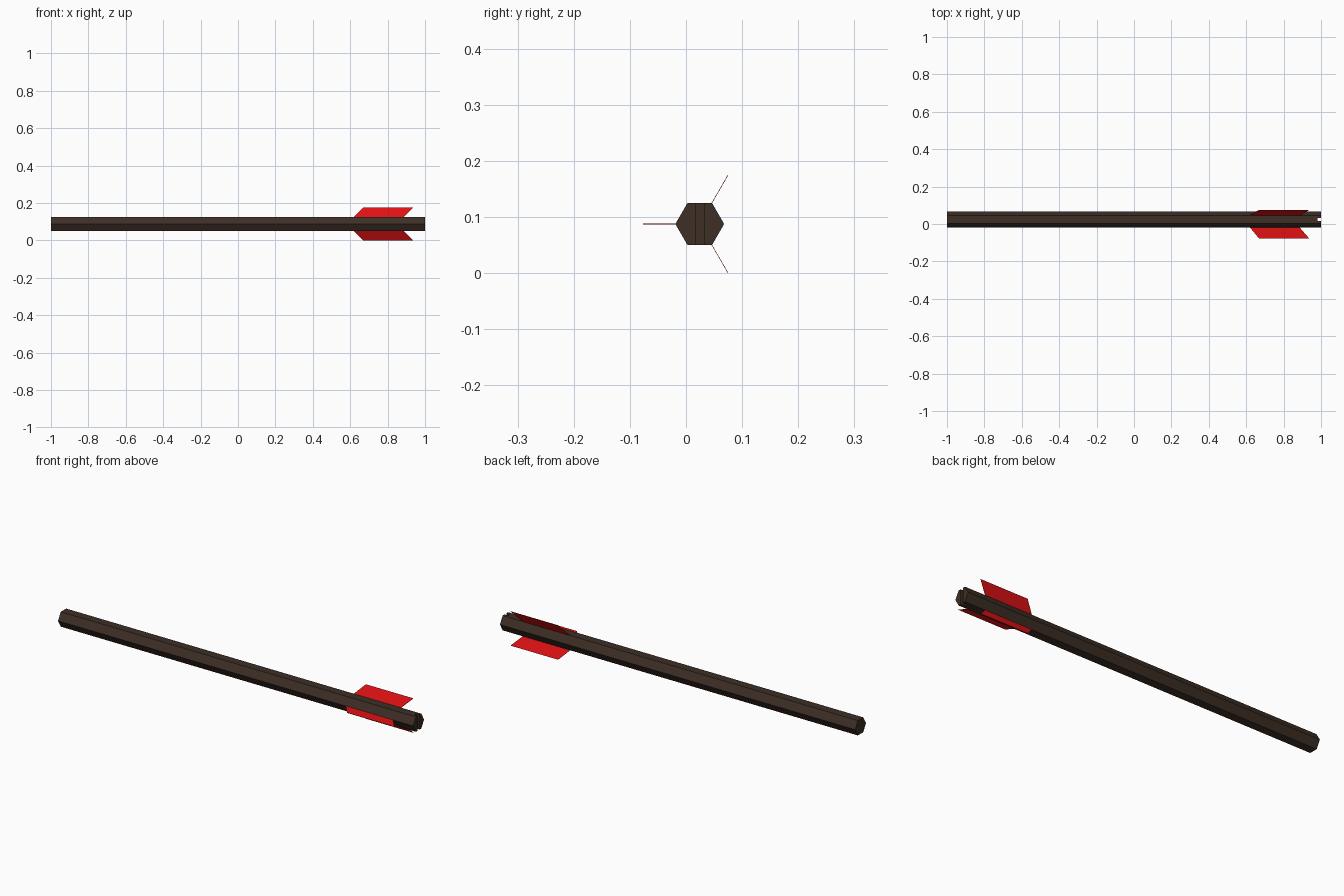
import bpy, bmesh, math
from mathutils import Matrix, Vector

if "Cube" in bpy.data.objects:
    bpy.data.objects.remove(bpy.data.objects["Cube"])

CY, CZ = 0.0245, 0.0875      # shaft axis
R = 0.0435                   # hexagon radius


def material(name, rgb):
    m = bpy.data.materials.new(name)
    m.diffuse_color = (*rgb, 1.0)
    m.use_nodes = True
    m.node_tree.nodes["Principled BSDF"].inputs["Base Color"].default_value = m.diffuse_color
    return m


def add_object(name, bm, mat=None):
    bmesh.ops.recalc_face_normals(bm, faces=bm.faces)
    me = bpy.data.meshes.new(name)
    bm.to_mesh(me)
    bm.free()
    ob = bpy.data.objects.new(name, me)
    bpy.context.collection.objects.link(ob)
    if mat:
        me.materials.append(mat)
    return ob


brown = material("dark brown wood", (0.047, 0.028, 0.019))
red = material("red feather", (0.75, 0.006, 0.007))

# Shaft: six-sided rod along x, with corners pointing to +y and -y
bm = bmesh.new()
ring = [bm.verts.new((-1, CY + R * math.cos(i * math.pi / 3),
                      CZ + R * math.sin(i * math.pi / 3))) for i in range(6)]
end = bm.faces.new(ring)
ext = bmesh.ops.extrude_face_region(bm, geom=[end], use_keep_orig=True)
bmesh.ops.translate(bm, vec=(2, 0, 0),
                    verts=[g for g in ext["geom"] if isinstance(g, bmesh.types.BMVert)])
shaft = add_object("shaft", bm, brown)

# Nock: string slot cut through the rear end
bm = bmesh.new()
bmesh.ops.create_cube(bm, size=1, matrix=Matrix.Translation((1.03, CY, CZ))
                      @ Matrix.Diagonal((0.10, 0.016, 0.2, 1)))
cutter = add_object("nock_cutter", bm, brown)
cutter.hide_render = True
cutter.hide_set(True)
cut = shaft.modifiers.new("nock", "BOOLEAN")
cut.operation = "DIFFERENCE"
cut.solver = "EXACT"
cut.object = cutter
bpy.context.view_layer.objects.active = shaft
bpy.ops.object.modifier_apply(modifier=cut.name)
bpy.data.objects.remove(cutter)

# Fletching: three thin swept vanes around the shaft (x, radius)
PROFILE = [(0.618, 0.041), (0.668, 0.101), (0.936, 0.101), (0.884, 0.041)]
THICK = 0.001
for i, deg in enumerate((60, 180, 300)):
    a = math.radians(deg)
    out = Vector((0, math.cos(a), math.sin(a)))
    side = Vector((0, -math.sin(a), math.cos(a))) * THICK
    bm = bmesh.new()
    base = Vector((0, CY, CZ)) - side / 2
    vs = [bm.verts.new(base + Vector((x, 0, 0)) + out * r) for x, r in PROFILE]
    f = bm.faces.new(vs)
    ext = bmesh.ops.extrude_face_region(bm, geom=[f], use_keep_orig=True)
    bmesh.ops.translate(bm, vec=side,
                        verts=[g for g in ext["geom"] if isinstance(g, bmesh.types.BMVert)])
    add_object(f"feather_{i + 1}", bm, red)
